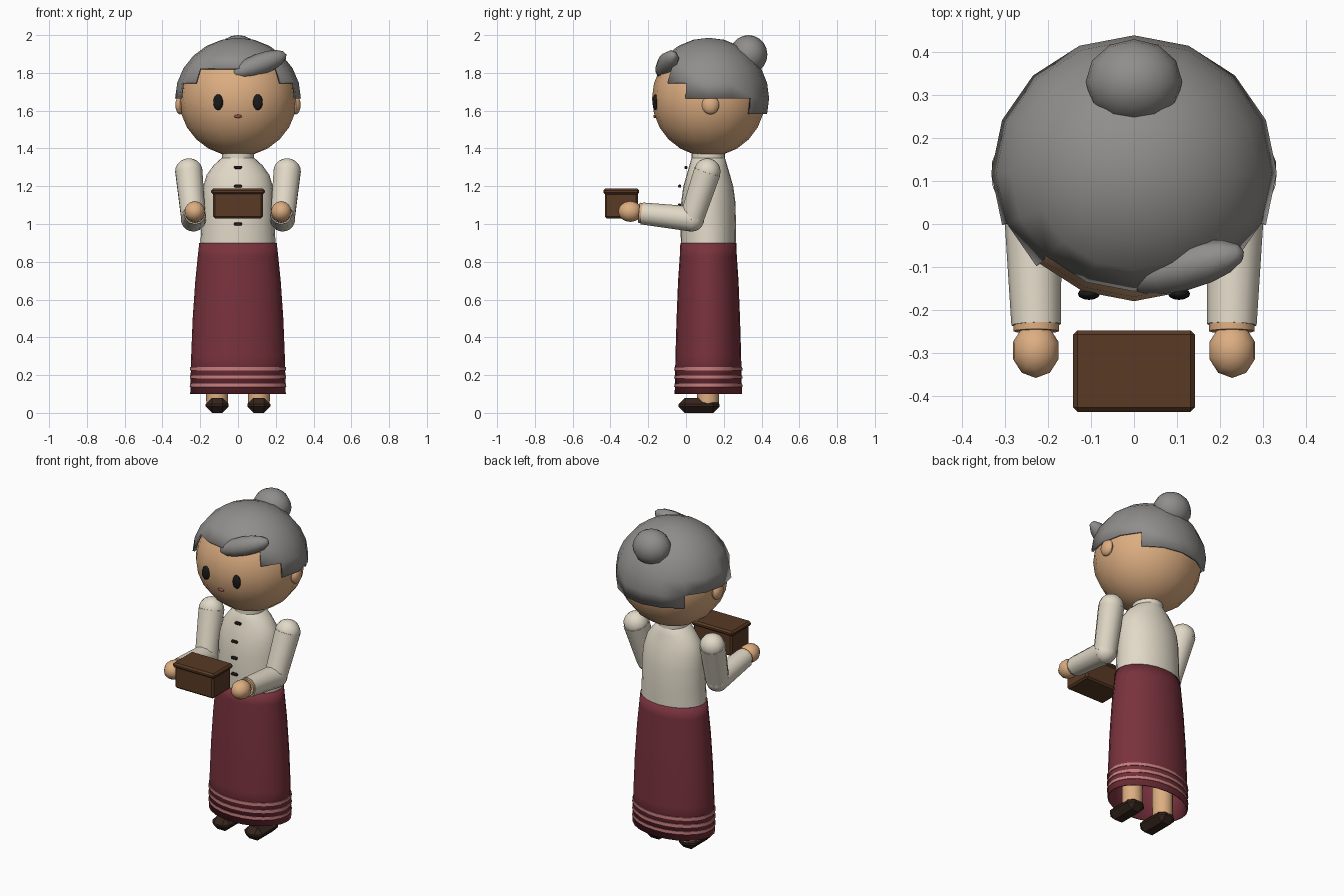
import bpy, bmesh, math
from mathutils import Vector, Matrix, Euler

if "Cube" in bpy.data.objects:
    bpy.data.objects.remove(bpy.data.objects["Cube"])


def material(name, r, g, b):
    m = bpy.data.materials.new(name)
    m.diffuse_color = (r, g, b, 1)
    m.use_nodes = True
    m.node_tree.nodes["Principled BSDF"].inputs["Base Color"].default_value = m.diffuse_color
    return m


SKIN = material("skin", 0.72, 0.42, 0.22)
HAIR = material("hair_grey", 0.28, 0.27, 0.26)
CLOTH = material("cream_cloth", 0.76, 0.70, 0.58)
SKIRT = material("skirt_red", 0.19, 0.032, 0.046)
BAND = material("band_pink", 0.55, 0.2, 0.2)
WOOD = material("wood", 0.10, 0.042, 0.018)
DARK = material("dark", 0.035, 0.018, 0.012)
BLACK = material("eye_black", 0.01, 0.01, 0.01)
LIP = material("lip", 0.35, 0.09, 0.07)


def finish(name, bm, mat, smooth=True):
    bmesh.ops.recalc_face_normals(bm, faces=bm.faces)
    me = bpy.data.meshes.new(name)
    bm.to_mesh(me)
    bm.free()
    ob = bpy.data.objects.new(name, me)
    bpy.context.collection.objects.link(ob)
    me.materials.append(mat)
    if smooth:
        bpy.ops.object.select_all(action='DESELECT')
        ob.select_set(True)
        bpy.context.view_layer.objects.active = ob
        bpy.ops.object.shade_smooth_by_angle(angle=math.radians(50))
    return ob


def ball(name, centre, radii, mat, seg=16, rings=12, rot=(0, 0, 0)):
    bm = bmesh.new()
    m = Matrix.LocRotScale(Vector(centre), Euler(rot), Vector(radii))
    bmesh.ops.create_uvsphere(bm, u_segments=seg, v_segments=rings, radius=1, matrix=m)
    return finish(name, bm, mat)


def limb(name, a, b, r1, r2, mat, seg=12):
    a, b = Vector(a), Vector(b)
    d = b - a
    bm = bmesh.new()
    m = Matrix.Translation((a + b) / 2) @ d.to_track_quat('Z', 'Y').to_matrix().to_4x4()
    bmesh.ops.create_cone(bm, cap_ends=True, segments=seg, radius1=r1, radius2=r2,
                          depth=d.length, matrix=m)
    return finish(name, bm, mat)


def block(name, lo, hi, bevel, mat):
    lo, hi = Vector(lo), Vector(hi)
    bm = bmesh.new()
    bmesh.ops.create_cube(bm, size=1, matrix=Matrix.LocRotScale((lo + hi) / 2, None, hi - lo))
    bmesh.ops.bevel(bm, geom=bm.edges[:], offset=bevel, segments=1, affect='EDGES')
    return finish(name, bm, mat, smooth=False)


def loft(name, rows, mat, cy=0.118, seg=24, caps=True):
    # rows: (z, half width, half depth)
    bm = bmesh.new()
    loops = []
    for z, rx, ry in rows:
        loops.append([bm.verts.new((rx * math.cos(t), cy + ry * math.sin(t), z))
                      for t in (2 * math.pi * i / seg for i in range(seg))])
    for p, q in zip(loops, loops[1:]):
        for i in range(seg):
            j = (i + 1) % seg
            bm.faces.new((p[i], p[j], q[j], q[i]))
    if caps:
        bm.faces.new(loops[0])
        bm.faces.new(loops[-1])
    return finish(name, bm, mat)


# Head, face and neck
HC = Vector((0, 0.12, 1.665))
ball("head", HC, (0.312, 0.3, 0.307), SKIN)
ball("mouth", (0, -0.165, 1.57), (0.021, 0.008, 0.009), LIP, 8, 6)
loft("neck", [(1.3, 0.075, 0.075), (1.42, 0.075, 0.075)], SKIN)

# Hair cap: a sphere with a stepped hem, cut column by column
bm = bmesh.new()
bmesh.ops.create_uvsphere(bm, u_segments=16, v_segments=12, radius=1,
                          matrix=Matrix.LocRotScale(HC, None, Vector((0.333, 0.32, 0.321))))
gone = []
for f in bm.faces:
    c = f.calc_center_median() - HC
    az = math.degrees(math.atan2(abs(c.x), -c.y))
    hem = 0.15 if az < 45 else 0.075 if az < 67.5 else 0 if az < 135 else -0.09
    if c.z < hem:
        gone.append(f)
bmesh.ops.delete(bm, geom=gone, context='FACES')
hair = finish("hair_cap", bm, HAIR)
sol = hair.modifiers.new("thickness", 'SOLIDIFY')
sol.thickness, sol.offset = 0.012, -1

# Bun and swept fringe lock
ball("hair_bun", (0, 0.331, 1.897), (0.113, 0.1, 0.103), HAIR, 12, 10)
ball("hair_fringe", (0.115, -0.1, 1.845), (0.058, 0.055, 0.155), HAIR, 8, 8,
     (0, math.radians(70), math.radians(14)))

# Blouse, collar and buttons
loft("blouse", [(0.88, 0.2, 0.145), (1.0, 0.193, 0.147), (1.12, 0.192, 0.143),
                (1.2, 0.184, 0.132), (1.26, 0.166, 0.115), (1.31, 0.13, 0.1),
                (1.345, 0.092, 0.09), (1.36, 0.065, 0.08)], CLOTH)
loft("collar", [(1.34, 0.085, 0.088), (1.375, 0.085, 0.088)], CLOTH)
for z, y in ((1.3, 0.0), (1.2, -0.034), (1.1, -0.035), (1.0, -0.034)):
    block("button", (-0.02, y - 0.008, z - 0.008), (0.02, y + 0.008, z + 0.008), 0.004, DARK)

# Skirt, open below, with hem bands
skirt_rows = [(0.1, 0.253, 0.178), (0.3, 0.248, 0.174), (0.5, 0.24, 0.168),
              (0.7, 0.226, 0.16), (0.83, 0.213, 0.151), (0.9, 0.205, 0.148)]
skirt = loft("skirt", skirt_rows, SKIRT, caps=False)
sol = skirt.modifiers.new("thickness", 'SOLIDIFY')
sol.thickness, sol.offset = 0.008, -1
for z in (0.147, 0.19, 0.233):
    loft("hem_band", [(z - 0.009, 0.252, 0.176), (z - 0.009, 0.2555, 0.1805),
                      (z + 0.009, 0.2545, 0.1795), (z + 0.009, 0.25, 0.174)], BAND, caps=False)

# Paired parts
for s, side in ((-1, "left"), (1, "right")):
    ball(side + "_eye", (s * 0.105, -0.163, 1.645), (0.026, 0.014, 0.042), BLACK, 12, 8)
    ball(side + "_ear", (s * 0.306, 0.13, 1.63), (0.027, 0.046, 0.05), SKIN, 10, 8)
    # sleeve
    shoulder, elbow = (s * 0.26, 0.113, 1.277), (s * 0.236, 0.03, 1.027)
    cuff = (s * 0.228, -0.235, 1.056)
    ball(side + "_shoulder", shoulder, (0.073, 0.07, 0.071), CLOTH, 12, 10)
    limb(side + "_upper_sleeve", shoulder, elbow, 0.074, 0.066, CLOTH)
    ball(side + "_elbow", elbow, (0.067, 0.067, 0.067), CLOTH, 12, 10)
    limb(side + "_lower_sleeve", elbow, cuff, 0.067, 0.058, CLOTH)
    # wrist and hand
    limb(side + "_wrist", (s * 0.228, -0.22, 1.057), (s * 0.228, -0.25, 1.06), 0.054, 0.053, SKIN)
    ball(side + "_hand", (s * 0.229, -0.295, 1.066), (0.056, 0.064, 0.055), SKIN, 10, 8)
    # leg and shoe
    limb(side + "_leg", (s * 0.11, 0.117, 0.05), (s * 0.11, 0.117, 0.6), 0.058, 0.062, SKIN)
    block(side + "_shoe", (s * 0.11 - 0.061, -0.04, 0), (s * 0.11 + 0.061, 0.178, 0.08),
          0.034, DARK)

# Carried wooden chest
block("chest_body", (-0.132, -0.43, 1.03), (0.132, -0.255, 1.17), 0.01, WOOD)
block("chest_lid", (-0.142, -0.438, 1.157), (0.142, -0.248, 1.187), 0.01, WOOD)
